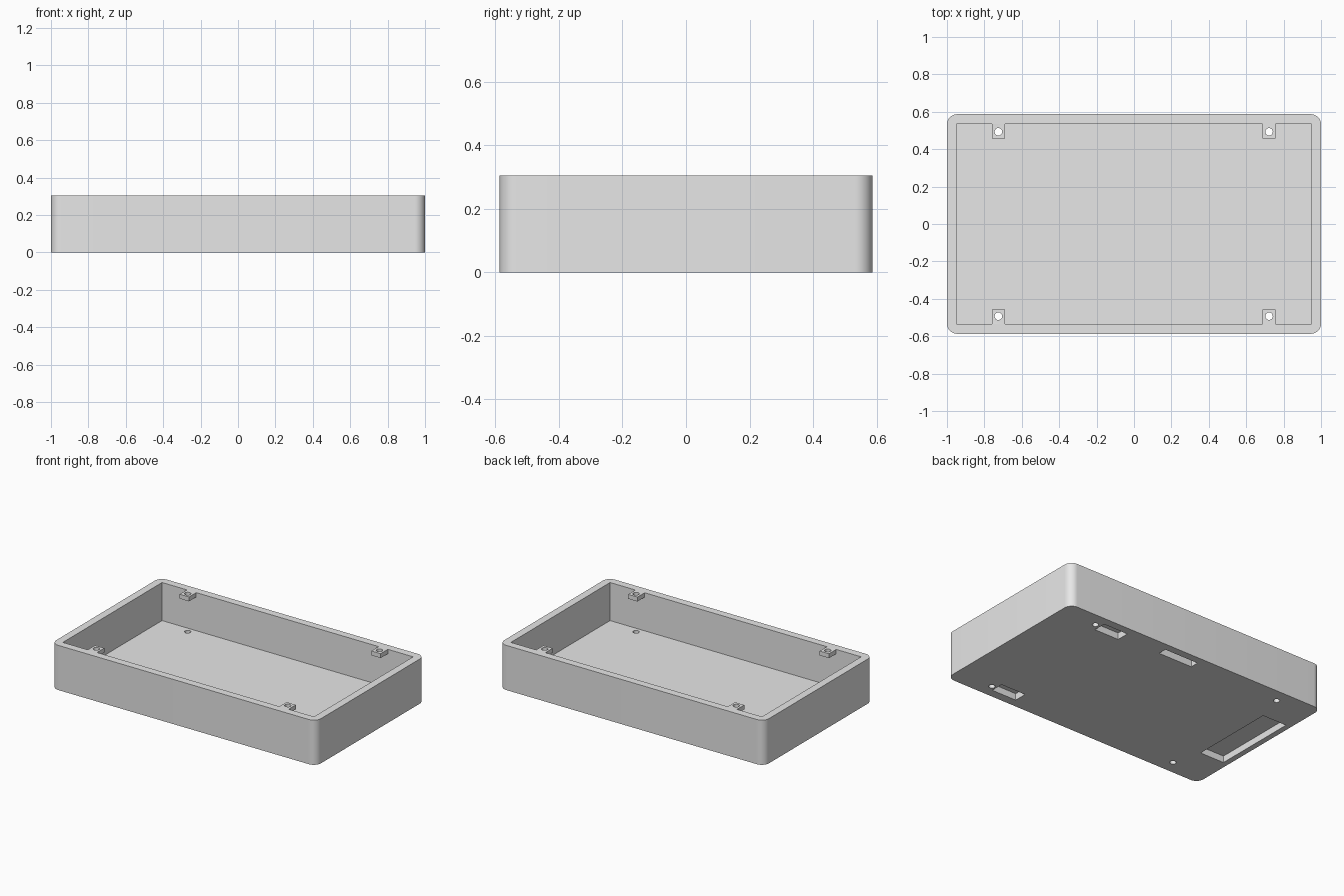
import bpy, bmesh, math
from mathutils import Matrix

HALF_X, HALF_Y, HEIGHT = 1.0, 0.587, 0.305
IN_X, IN_Y, FLOOR = 0.948, 0.535, 0.045
RADIUS, TAB_DROP = 0.055, 0.03

old = bpy.data.objects.get("Cube")
if old:
    bpy.data.objects.remove(old, do_unlink=True)

grey = bpy.data.materials.new("light grey plastic")
grey.use_nodes = True
grey.diffuse_color = (0.8, 0.8, 0.8, 1)
grey.node_tree.nodes["Principled BSDF"].inputs["Base Color"].default_value = (0.8, 0.8, 0.8, 1)


def to_object(name, bm):
    bmesh.ops.recalc_face_normals(bm, faces=bm.faces)
    mesh = bpy.data.meshes.new(name)
    bm.to_mesh(mesh)
    bm.free()
    mesh.materials.append(grey)
    obj = bpy.data.objects.new(name, mesh)
    bpy.context.collection.objects.link(obj)
    return obj


def box(name, x0, x1, y0, y1, z0, z1):
    bm = bmesh.new()
    place = Matrix.Translation(((x0 + x1) / 2, (y0 + y1) / 2, (z0 + z1) / 2))
    bmesh.ops.create_cube(bm, size=1, matrix=place @ Matrix.Diagonal((x1 - x0, y1 - y0, z1 - z0, 1)))
    return to_object(name, bm)


def pin(name, x, y):
    bm = bmesh.new()
    bmesh.ops.create_cone(bm, cap_ends=True, segments=32, radius1=0.02, radius2=0.02,
                          depth=1, matrix=Matrix.Translation((x, y, 0.2)))
    return to_object(name, bm)


def combine(target, tool, operation):
    tool.hide_render = True
    mod = target.modifiers.new("shape", 'BOOLEAN')
    mod.operation, mod.solver, mod.object = operation, 'EXACT', tool
    bpy.context.view_layer.objects.active = target
    bpy.ops.object.modifier_apply(modifier=mod.name)
    bpy.data.objects.remove(tool, do_unlink=True)


# Outer block with rounded upright corners
bm = bmesh.new()
ring = []
for corner, (sx, sy) in enumerate(((1, 1), (-1, 1), (-1, -1), (1, -1))):
    for step in range(13):
        a = math.pi / 2 * (corner + step / 12)
        ring.append(bm.verts.new((sx * (HALF_X - RADIUS) + RADIUS * math.cos(a),
                                  sy * (HALF_Y - RADIUS) + RADIUS * math.sin(a), 0)))
base = bm.faces.new(ring)
top = bmesh.ops.extrude_face_region(bm, geom=[base])["geom"]
bmesh.ops.translate(bm, vec=(0, 0, HEIGHT),
                    verts=[v for v in top if isinstance(v, bmesh.types.BMVert)])
case = to_object("open_case", bm)

# Hollow inside
combine(case, box("cavity", -IN_X, IN_X, -IN_Y, IN_Y, FLOOR, 0.5), 'DIFFERENCE')

# Screw tabs flush with the rim, each with a hole carried through the floor
spots = [(x, side) for x in (-0.725, 0.722) for side in (-1, 1)]
for x, side in spots:
    near, far = sorted((side * 0.457, side * (IN_Y + 0.02)))
    combine(case, box("tab", x - 0.035, x + 0.035, near, far, HEIGHT - TAB_DROP, HEIGHT), 'UNION')
for x, side in spots:
    combine(case, pin("screw_hole", x, side * 0.493), 'DIFFERENCE')

# Floor openings: the side one undercuts the wall slightly
openings = [(-0.962, -0.78, -0.295, 0.3), (-0.058, 0.198, 0.476, IN_Y),
            (0.5, 0.685, 0.445, IN_Y - 0.003), (0.503, 0.69, -0.527, -0.438)]
for x0, x1, y0, y1 in openings:
    combine(case, box("floor_opening", x0, x1, y0, y1, -0.1, FLOOR), 'DIFFERENCE')

# Tidy flat faces and shading
bm = bmesh.new()
bm.from_mesh(case.data)
bmesh.ops.remove_doubles(bm, verts=bm.verts, dist=0.0001)
bmesh.ops.dissolve_limit(bm, angle_limit=0.01, verts=bm.verts, edges=bm.edges)
bmesh.ops.triangulate(bm, faces=[f for f in bm.faces if len(f.verts) > 4])
bm.to_mesh(case.data)
bm.free()
bpy.ops.object.select_all(action='DESELECT')
case.select_set(True)
bpy.context.view_layer.objects.active = case
bpy.ops.object.shade_smooth_by_angle(angle=math.radians(30))
